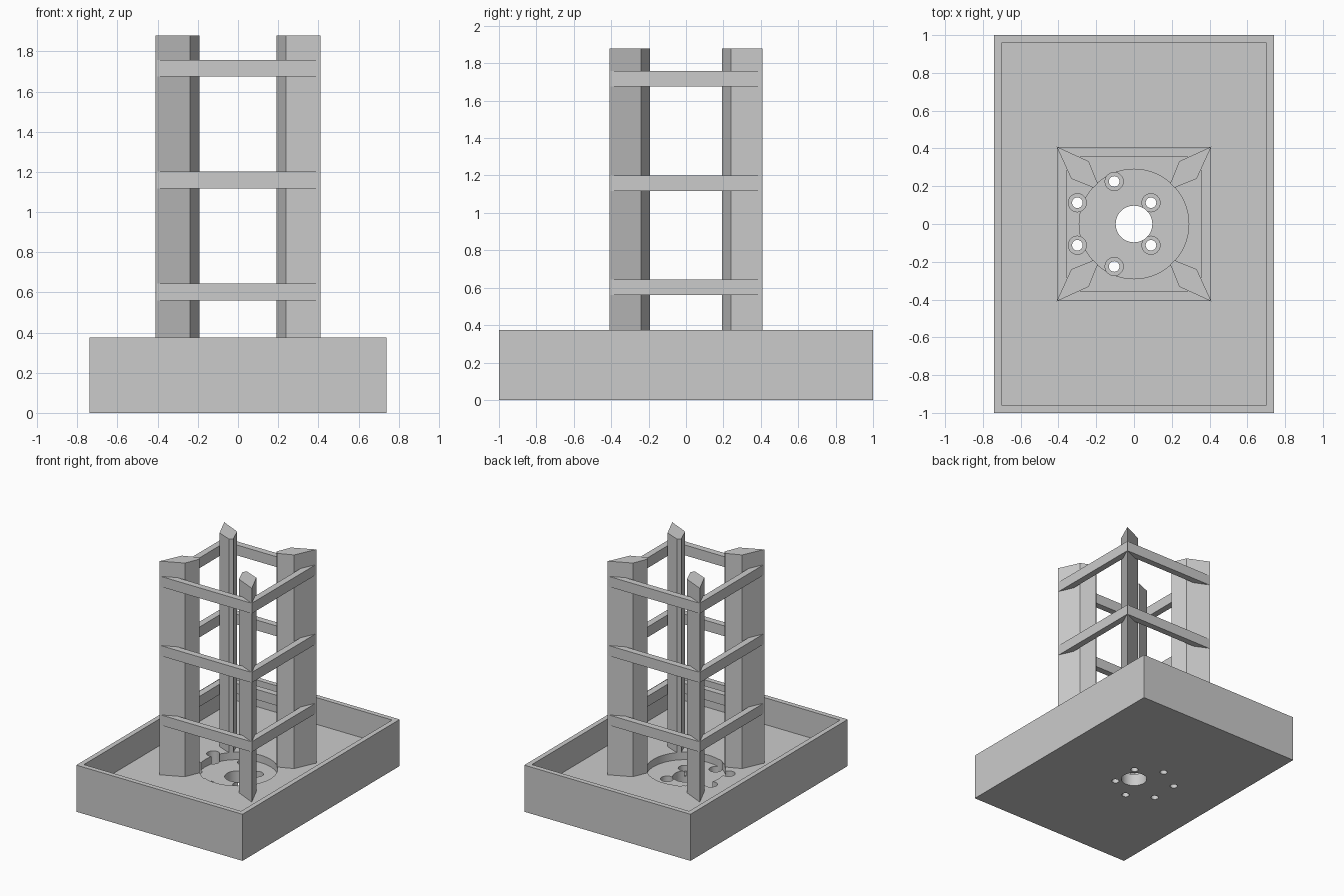
import bpy
import bmesh
from math import cos, sin, pi, radians

if "Cube" in bpy.data.objects:
    bpy.data.objects.remove(bpy.data.objects["Cube"], do_unlink=True)

GREY = (0.6, 0.6, 0.6, 1.0)
grey = bpy.data.materials.new("plain grey")
grey.use_nodes = True
grey.diffuse_color = GREY
grey.node_tree.nodes["Principled BSDF"].inputs["Base Color"].default_value = GREY

TRAY_X, TRAY_Y, TRAY_TOP = 0.74, 1.0, 0.375
WALL, FLOOR, RECESS, BORE = 0.04, 0.16, 0.10, 0.055
POST_TOP = 1.88


def prism(name, outline, z0, z1):
    """Solid made by raising a counter-clockwise outline from z0 to z1."""
    bm = bmesh.new()
    base = bm.faces.new([bm.verts.new((x, y, z0)) for x, y in outline])
    top = bmesh.ops.extrude_face_region(bm, geom=[base])["geom"]
    verts = [g for g in top if isinstance(g, bmesh.types.BMVert)]
    bmesh.ops.translate(bm, verts=verts, vec=(0, 0, z1 - z0))
    bmesh.ops.recalc_face_normals(bm, faces=bm.faces)
    mesh = bpy.data.meshes.new(name)
    bm.to_mesh(mesh)
    bm.free()
    mesh.materials.append(grey)
    obj = bpy.data.objects.new(name, mesh)
    bpy.context.collection.objects.link(obj)
    return obj


def rect(hx, hy):
    return [(-hx, -hy), (hx, -hy), (hx, hy), (-hx, hy)]


def circle(radius, cx=0.0, cy=0.0, sides=48):
    return [(cx + radius * cos(2 * pi * i / sides),
             cy + radius * sin(2 * pi * i / sides)) for i in range(sides)]


def cut(target, outline, z0, z1):
    """Subtract a prism from the target and discard the cutter."""
    cutter = prism("cutter", outline, z0, z1)
    cutter.hide_render = True
    mod = target.modifiers.new("cut", 'BOOLEAN')
    mod.operation = 'DIFFERENCE'
    mod.solver = 'EXACT'
    mod.object = cutter
    bpy.context.view_layer.objects.active = target
    bpy.ops.object.modifier_apply(modifier=mod.name)
    bpy.data.objects.remove(cutter, do_unlink=True)


# Tray with a round seat and a central through hole
tray = prism("tray", rect(TRAY_X, TRAY_Y), 0, TRAY_TOP)
cut(tray, rect(TRAY_X - WALL, TRAY_Y - WALL), FLOOR, 1)
cut(tray, circle(0.29, sides=64), RECESS, 1)
cut(tray, circle(0.097), -1, 1)

# Six counterbored screw holes on an off-centre ring
for i in range(6):
    a = radians(30 + 60 * i)
    x, y = -0.105 + 0.225 * cos(a), 0.225 * sin(a)
    cut(tray, circle(0.048, x, y, 32), BORE, 1)
    cut(tray, circle(0.028, x, y, 32), -1, 1)

# Four corner posts, kite shaped with the inner tip trimmed
half = [(0.41, 0.41), (0.24, 0.332), (0.192, 0.215)]
kite = half + [(y, x) for x, y in reversed(half[1:])]
for side, sx in (("left", 1), ("right", -1)):
    for end, sy in (("front", -1), ("back", 1)):
        prism(f"{end}_{side}_post", [(sx * x, sy * y) for x, y in kite],
              FLOOR - 0.005, POST_TOP)

# Three square rings of rails tying the posts together
for level, z in (("lower", 0.56), ("middle", 1.118), ("upper", 1.675)):
    ring = prism(f"{level}_rails", rect(0.407, 0.407), z, z + 0.083)
    cut(ring, rect(0.355, 0.355), z - 1, z + 1)

# Smooth the round holes, keep every edge crisp
bpy.ops.object.select_all(action='DESELECT')
tray.select_set(True)
bpy.context.view_layer.objects.active = tray
bpy.ops.object.shade_smooth_by_angle(angle=radians(30))
